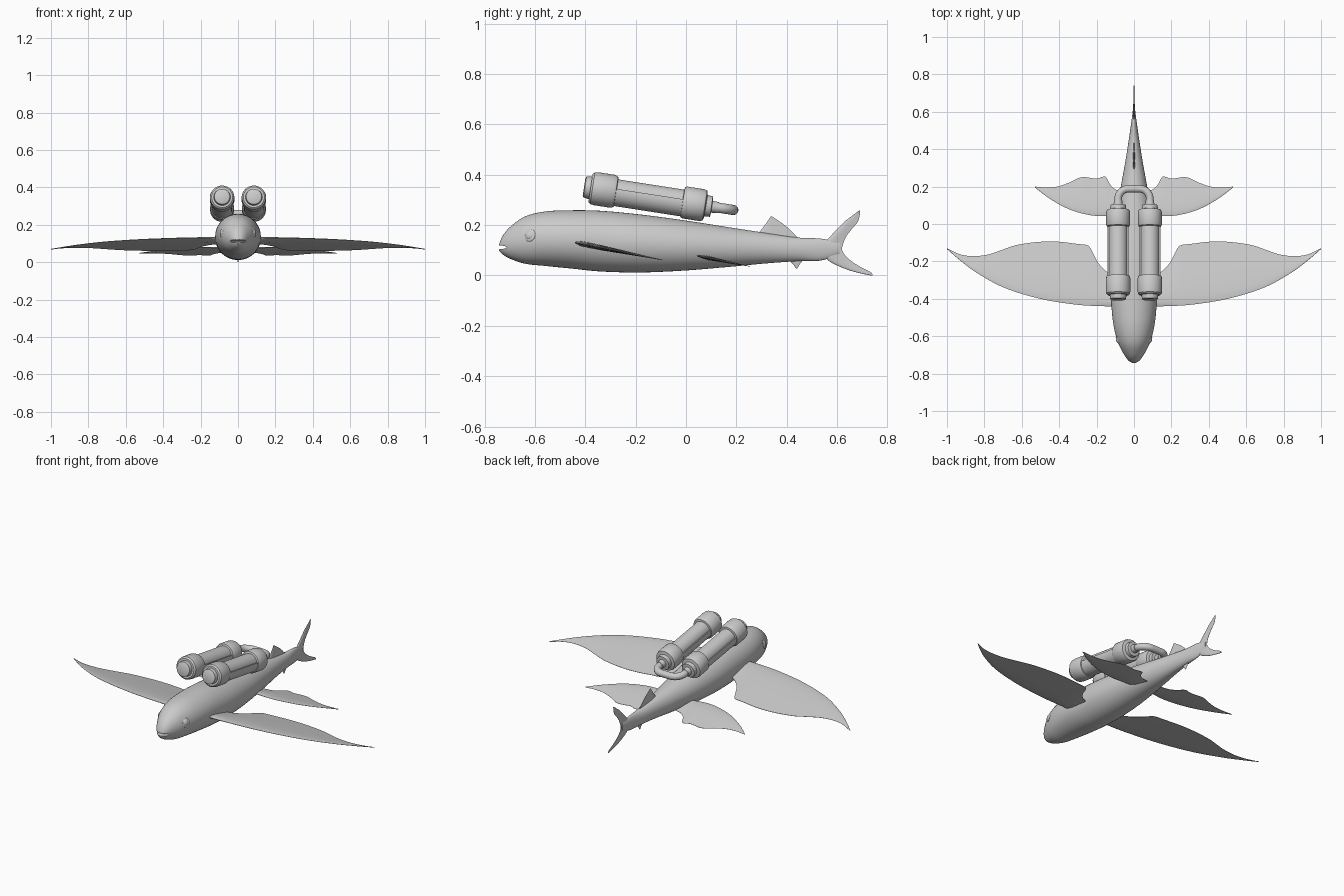
import bpy, bmesh, math
from mathutils import Vector, Matrix

if "Cube" in bpy.data.objects:
    bpy.data.objects.remove(bpy.data.objects["Cube"])

grey = bpy.data.materials.new("plain grey")
grey.use_nodes = True
grey.diffuse_color = (0.6, 0.6, 0.6, 1)
grey.node_tree.nodes["Principled BSDF"].inputs["Base Color"].default_value = (0.6, 0.6, 0.6, 1)


def interp(knots, t, col=1):
    """Smooth Hermite interpolation through sorted knots."""
    n = len(knots)

    def slope(i):
        a, b = knots[max(i - 1, 0)], knots[min(i + 1, n - 1)]
        return (b[col] - a[col]) / (b[0] - a[0])
    for i in range(n - 1):
        p, q = knots[i], knots[i + 1]
        if t <= q[0] or i == n - 2:
            h = q[0] - p[0]
            u = min(max((t - p[0]) / h, 0), 1)
            return ((2*u**3 - 3*u*u + 1) * p[col] + (u**3 - 2*u*u + u) * h * slope(i)
                    + (3*u*u - 2*u**3) * q[col] + (u**3 - u*u) * h * slope(i + 1))


def make(name, bm, angle=40):
    bmesh.ops.recalc_face_normals(bm, faces=bm.faces)
    me = bpy.data.meshes.new(name)
    bm.to_mesh(me)
    bm.free()
    me.materials.append(grey)
    ob = bpy.data.objects.new(name, me)
    bpy.context.collection.objects.link(ob)
    bpy.ops.object.select_all(action='DESELECT')
    ob.select_set(True)
    bpy.context.view_layer.objects.active = ob
    bpy.ops.object.shade_smooth_by_angle(angle=math.radians(angle))
    return ob


def loft(name, rings, angle=40):
    """Skin closed rings of points and cap both ends."""
    bm = bmesh.new()
    vs = [[bm.verts.new(p) for p in r] for r in rings]
    n = len(vs[0])
    for a, b in zip(vs, vs[1:]):
        for i in range(n):
            j = (i + 1) % n
            bm.faces.new((a[i], a[j], b[j], b[i]))
    bm.faces.new(vs[0])
    bm.faces.new(vs[-1])
    return make(name, bm, angle)


def fin(name, lead, trail, thick, place, steps=44):
    """Lens-section fin; place maps (station, chord position, offset) to space."""
    s0, s1 = lead[0][0], lead[-1][0]
    chord = [0, .04, .14, .32, .6, .85, 1]
    shape = [.1, .5, .85, 1, .65, .3, .1]
    loop = [(c, h) for c, h in zip(chord, shape)] + [(c, -h) for c, h in zip(chord[::-1], shape[::-1])]
    rings = []
    for k in range(steps + 1):
        s = s0 + (s1 - s0) * k / steps
        a, b = interp(lead, s), interp(trail, s)
        t = interp(thick, s) / 2
        rings.append([place(s, a + (b - a) * c, h * t) for c, h in loop])
    return loft(name, rings, 50)


# Body: y, top z, bottom z, half width
body_knots = [(-.742, .125, .098, .012), (-.73, .155, .085, .03), (-.70, .192, .067, .052),
              (-.64, .234, .047, .083), (-.56, .254, .038, .106), (-.46, .259, .028, .119),
              (-.34, .257, .016, .122), (-.18, .242, .012, .12), (0, .218, .02, .103),
              (.18, .19, .035, .074), (.33, .167, .049, .047), (.45, .15, .057, .028),
              (.54, .146, .06, .015), (.61, .13, .085, .006)]
rings = []
for k in range(91):
    y = -.742 + 1.352 * (k / 90) ** 1.3
    top, bot, w = (interp(body_knots, y, c) for c in (1, 2, 3))
    rings.append([(w * math.cos(a), y, (top + bot) / 2 + (top - bot) / 2 * math.sin(a))
                  for a in [math.tau * i / 48 for i in range(48)]])
body = loft("body", rings)

# Mouth slit cut into the snout
bm = bmesh.new()
bmesh.ops.create_uvsphere(bm, u_segments=32, v_segments=12, radius=1,
                          matrix=Matrix.Translation((0, -.745, .112)) @ Matrix.Diagonal((.07, .042, .008, 1)))
cutter = make("mouth_cutter", bm)
cutter.hide_render = True
mod = body.modifiers.new("mouth", 'BOOLEAN')
mod.operation, mod.object = 'DIFFERENCE', cutter
bpy.context.view_layer.objects.active = body
bpy.ops.object.modifier_apply(modifier="mouth")
bpy.data.objects.remove(cutter)

# Paired fins: outlines as (x, y)
pec_lead = [(.07, -.44), (.15, -.44), (.3, -.432), (.5, -.40), (.7, -.338), (.85, -.255), (.95, -.178), (1, -.134)]
pec_trail = [(.07, -.28), (.13, -.265), (.19, -.21), (.235, -.125), (.25, -.113), (.3, -.107), (.4, -.095),
             (.5, -.095), (.63, -.113), (.71, -.14), (.78, -.163), (.86, -.172), (.93, -.162), (1, -.13)]
pel_lead = [(.04, .06), (.1, .05), (.17, .042), (.25, .05), (.35, .08), (.45, .135), (.53, .195)]
pel_trail = [(.04, .17), (.1, .185), (.13, .215), (.15, .252), (.2, .243), (.28, .25), (.35, .22),
             (.41, .2), (.47, .195), (.53, .2)]
for side, sx in (("left", 1), ("right", -1)):
    fin(side + "_pectoral_fin", pec_lead, pec_trail, [(.07, .024), (.5, .016), (1, .004)],
        lambda s, y, h: (sx * s, y, .131 - .2 * (y + .44) + h), 70)
    fin(side + "_pelvic_fin", pel_lead, pel_trail, [(.04, .018), (.3, .012), (.53, .004)],
        lambda s, y, h: (sx * s, y, .08 - .2 * (y - .035) + h), 60)

    # Eye: shallow dome inside a thin rim
    bm = bmesh.new()
    n = Vector((sx * .88, -.42, .2)).normalized()
    base = Matrix.Translation((sx * .084, -.622, .16)) @ n.to_track_quat('Z', 'Y').to_matrix().to_4x4()
    for r, h, z in ((.026, .007, 0), (.018, .01, .001)):
        bmesh.ops.create_uvsphere(bm, u_segments=28, v_segments=14, radius=1,
                                  matrix=base @ Matrix.Translation((0, 0, z)) @ Matrix.Diagonal((r, r, h, 1)))
    make(side + "_eye", bm)


# Upright fins: outlines as (z, y)
def upright(s, y, h):
    return (h, y, s)


fin("tail_fin",
    [(0, .736), (.008, .695), (.02, .65), (.04, .60), (.06, .565), (.105, .53), (.147, .565),
     (.186, .603), (.214, .63), (.24, .664), (.258, .688)],
    [(0, .742), (.012, .735), (.03, .70), (.055, .66), (.08, .632), (.105, .62), (.15, .634),
     (.18, .655), (.214, .683), (.24, .69), (.258, .692)],
    [(0, .004), (.105, .014), (.258, .004)], upright, 50)
fin("dorsal_fin", [(.14, .27), (.17, .29), (.2, .313), (.234, .337)],
    [(.14, .46), (.155, .44), (.175, .42), (.2, .392), (.234, .343)],
    [(.14, .016), (.234, .004)], upright, 16)
fin("anal_fin", [(.028, .437), (.05, .42), (.07, .39)], [(.028, .442), (.05, .456), (.07, .475)],
    [(.028, .003), (.07, .01)], upright, 10)

# Twin tanks: lathed profile of (distance along axis, radius)
TX = .085
start = Vector((0, -.405, .352))
tilt = Vector((0, 1, -.155)).normalized()
up = Vector((0, .155, 1)).normalized()
profile = [(0, .034), (.004, .042), (.026, .045), (.026, .056), (.034, .064), (.05, .066), (.115, .066),
           (.128, .061), (.13, .05), (.395, .05), (.397, .06), (.405, .064), (.475, .064), (.486, .06),
           (.49, .043), (.512, .041), (.514, .024), (.54, .022)]


def around(centre, r, a):
    return centre + Vector((r * math.cos(a), 0, 0)) + up * (r * math.sin(a))


for side, sx in (("left", 1), ("right", -1)):
    o = start + Vector((sx * TX, 0, 0))
    loft(side + "_tank", [[around(o + tilt * d, r, math.tau * i / 40) for i in range(40)]
                          for d, r in profile], 30)
    # Raised sleeve around the lower part of the tank
    arc = [math.radians(168 + 204 * i / 24) for i in range(25)]
    loft(side + "_tank_sleeve", [[around(o + tilt * d, .057, a) for a in arc]
                                 + [around(o + tilt * d, .047, a) for a in reversed(arc)]
                                 for d in (.125, .4)], 30)

# Pipe joining the tank outlets
bend = .055
path = [(TX, .52)] + [(TX - bend + bend * math.cos(math.radians(a)), .545 + bend * math.sin(math.radians(a)))
                      for a in range(0, 91, 9)]
path += [(-x, d) for x, d in reversed(path)]
pts = [start + Vector((x, 0, 0)) + tilt * d for x, d in path]
rings = []
for i, p in enumerate(pts):
    t = (pts[min(i + 1, len(pts) - 1)] - pts[max(i - 1, 0)]).normalized()
    out = t.cross(up)
    rings.append([p + (out * math.cos(a) + up * math.sin(a)) * .02
                  for a in [math.tau * k / 20 for k in range(20)]])
loft("connecting_pipe", rings)
